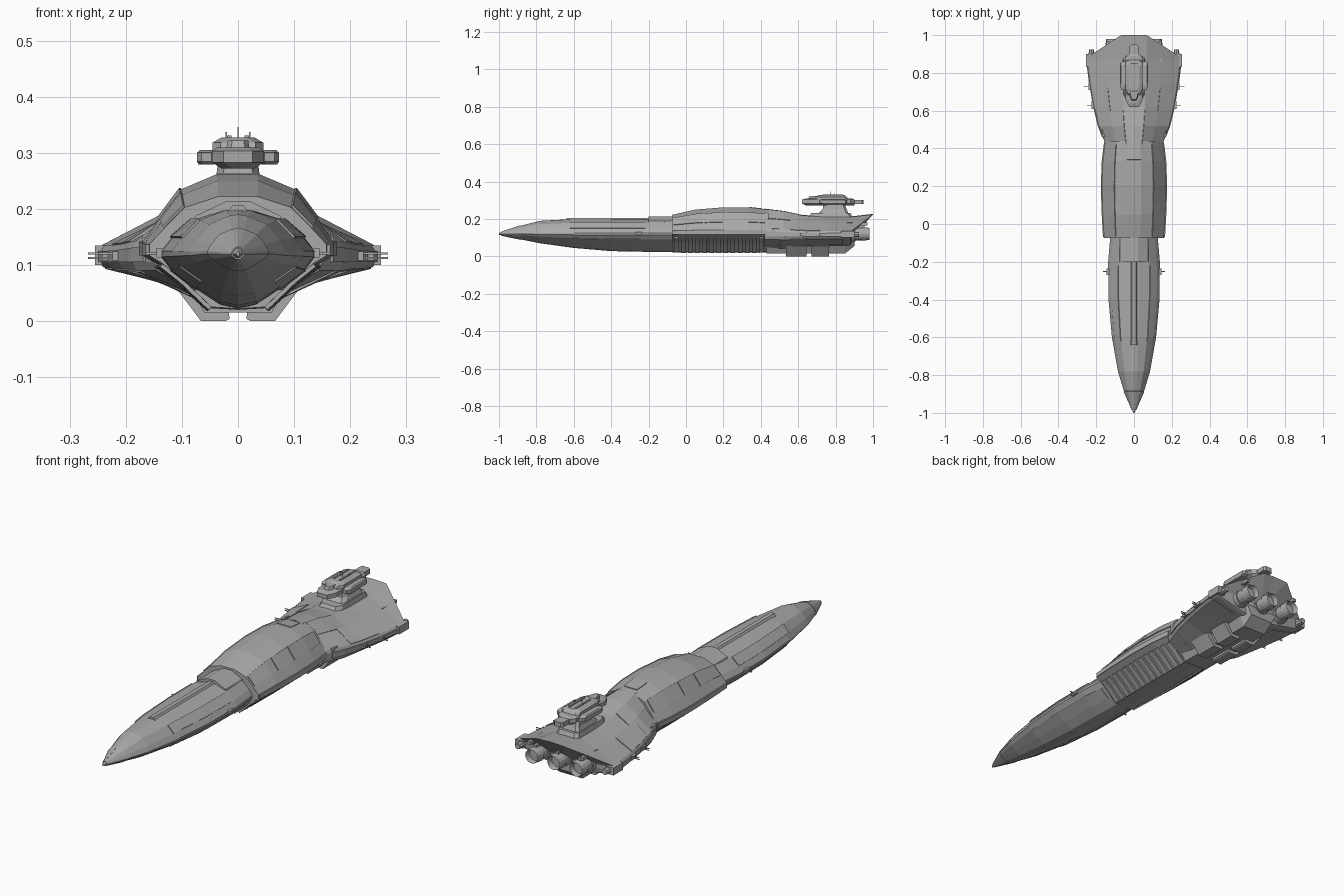
import bpy, bmesh, math
from mathutils import Matrix, Vector

cube = bpy.data.objects.get("Cube")
if cube:
    bpy.data.objects.remove(cube, do_unlink=True)

grey = bpy.data.materials.new("hull grey")
grey.use_nodes = True
grey.diffuse_color = (0.4, 0.4, 0.4, 1)
grey.node_tree.nodes["Principled BSDF"].inputs["Base Color"].default_value = (0.4, 0.4, 0.4, 1)


def finish(name, bm):
    bmesh.ops.recalc_face_normals(bm, faces=bm.faces[:])
    mesh = bpy.data.meshes.new(name)
    bm.to_mesh(mesh)
    bm.free()
    mesh.materials.append(grey)
    obj = bpy.data.objects.new(name, mesh)
    bpy.context.collection.objects.link(obj)
    return obj


def station(stations, y):
    """Width, top, middle and bottom of a hull at y."""
    for a, b in zip(stations, stations[1:]):
        if a[0] <= y <= b[0]:
            f = (y - a[0]) / (b[0] - a[0])
            return [p + f * (q - p) for p, q in zip(a[1:], b[1:])]


def section(stations, profile, y):
    w, t, m, b = station(stations, y)
    return [Vector((u * w, y, m + v * ((t - m) if v > 0 else (m - b)))) for u, v in profile]


def span(stations, y0, y1):
    return [y0] + [s[0] for s in stations if y0 < s[0] < y1] + [y1]


def bridge(bm, rings, closed):
    rows = [[bm.verts.new(p) for p in r] for r in rings]
    n = len(rows[0])
    for a, b in zip(rows, rows[1:]):
        for i in range(n if closed else n - 1):
            j = (i + 1) % n
            bm.faces.new((a[i], a[j], b[j], b[i]))
    return rows


def cap(bm, ring, centre):
    c = bm.verts.new(centre)
    for i in range(len(ring)):
        bm.faces.new((ring[i], ring[i - 1], c))


def hull(name, stations, profile, tail=None):
    rings = []
    for s in stations:
        half = section(stations, profile, s[0])
        rings.append(half + [Vector((-p.x, p.y, p.z)) for p in reversed(half) if p.x > 1e-6])
    if tail:
        rings[-1] = [tail(p) for p in rings[-1]]
    bm = bmesh.new()
    rows = bridge(bm, rings, True)
    for row, s in ((rows[0], stations[0]), (rows[-1], stations[-1])):
        cap(bm, row, (0, s[0], s[3]))
    return finish(name, bm)


def panel(name, stations, profile, y0, y1, thick=0.008):
    """Raised plates that follow the hull on both sides."""
    for side, label in ((1, "left"), (-1, "right")):
        bm = bmesh.new()
        rings = [section(stations, profile, y) for y in span(stations, y0, y1)]
        bridge(bm, [[Vector((p.x * side, p.y, p.z)) for p in r] for r in rings], False)
        mod = finish(f"{label}_{name}", bm).modifiers.new("thickness", "SOLIDIFY")
        mod.thickness, mod.offset = thick, 0


def prism(name, outline, y0, y1, back=0):
    """Front outline pushed along y; back raises the far end."""
    bm = bmesh.new()
    rows = bridge(bm, [[(x, y, z + lift) for x, z in outline] for y, lift in ((y0, 0), (y1, back))], True)
    for r in rows:
        bm.faces.new(r)
    return finish(name, bm)


def stack(name, levels, cut, x=0):
    """Chamfered blocks: z, half width, front y, back y."""
    rings = []
    for z, w, f, b in levels:
        c = min(cut, w * 0.8)
        rings.append([(x + i, j, z) for i, j in (
            (w, f + 2 * c), (w, b - c), (w - c, b), (c - w, b), (-w, b - c),
            (-w, f + 2 * c), (c - w, f), (w - c, f))])
    bm = bmesh.new()
    rows = bridge(bm, rings, True)
    bm.faces.new(rows[0])
    bm.faces.new(rows[-1])
    return finish(name, bm)


def box(name, x0, x1, y0, y1, z0, z1):
    return prism(name, [(x0, z0), (x1, z0), (x1, z1), (x0, z1)], y0, y1)


def tube(name, x, z, y0, y1, r0, r1, sides=16):
    bm = bmesh.new()
    spin = Matrix.Translation((x, (y0 + y1) / 2, z)) @ Matrix.Rotation(-math.pi / 2, 4, "X")
    bmesh.ops.create_cone(bm, cap_ends=True, segments=sides, radius1=r0, radius2=r1, depth=y1 - y0, matrix=spin)
    return finish(name, bm)


# Forward hull
bow = [(-1, .003, .125, .12, .115), (-.88, .055, .165, .122, .09), (-.78, .085, .19, .12, .07),
       (-.6, .117, .2, .12, .045), (-.4, .135, .2, .12, .028), (-.2, .137, .2, .12, .024),
       (-.06, .125, .205, .12, .022)]
bow_shape = [(0, 1), (.2, .96), (.6, .75), (.87, .35), (1, .06), (1, -.06), (.87, -.3),
             (.55, -.65), (.25, -.93), (0, -1)]
hull("forward_hull", bow, bow_shape)
panel("bow_upper_plate", bow, bow_shape[2:4], -.62, -.22)
panel("bow_lower_plate", bow, bow_shape[6:8], -.6, -.1, .005)
panel("nose_plate", bow, bow_shape, -.985, -.885, .005)
prism("dorsal_ridge", [(-.022, .19), (.022, .19), (.01, .206), (-.01, .206)], -.64, -.15)
prism("dorsal_collar", [(-.085, .165), (.085, .165), (.075, .188), (.02, .214), (-.02, .214), (-.075, .188)], -.2, -.06)
for side, label in ((1, "left"), (-1, "right")):
    box(label + "_bow_sensor", side * .12, side * .145, -.27, -.235, .113, .13)
    box(label + "_bow_needle", side * .14, side * .165, -.255, -.25, .119, .123)

# Middle hull
mid = [(-.075, .158, .222, .125, .022), (.05, .165, .25, .125, .02), (.2, .17, .262, .125, .02),
       (.33, .165, .262, .125, .02), (.44, .152, .25, .125, .022)]
mid_shape = [(0, 1), (.22, 1), (.6, .8), (.83, .42), (1, .12), (1, -.08), (.85, -.22),
             (.62, -.5), (.3, -.97), (0, -1)]
hull("middle_hull", mid, mid_shape)
seams = [-.07, .095, .215, .425]
for i, (a, b) in enumerate(zip(seams, seams[1:])):
    panel(f"flank_plate_{i}", mid, mid_shape[2:4], a + .003, b - .003)
panel("side_band", mid, mid_shape[4:6], -.07, .43, .012)
panel("roof_plate", mid, mid_shape[:2], .34, .41, .006)
ribs = 13
for i in range(ribs):
    y = -.065 + i * .038
    panel(f"belly_rib_{i}", mid, mid_shape[6:9], y, y + .024, .014)

# Stern hull with overhanging rear deck
stern = [(.42, .15, .255, .12, .026), (.52, .188, .243, .118, .03), (.62, .212, .222, .116, .045),
         (.75, .235, .212, .115, .05), (.87, .25, .212, .115, .055), (.9, .25, .215, .115, .06)]
stern_shape = [(0, 1), (.27, .97), (.6, .62), (.97, .2), (1, .1), (1, -.15), (.96, -.32),
               (.45, -.82), (.25, -1), (0, -1)]


def rear_edge(p):
    if p.z < .13:
        return Vector((p.x, .88, p.z))
    reach = min(1, (.25 - abs(p.x)) / .18)
    return Vector((p.x, .88 + .12 * reach, p.z + .012 * reach))


hull("stern_hull", stern, stern_shape, rear_edge)
panel("stern_deck_plate", stern, stern_shape[2:4], .56, .72, .006)
panel("stern_side_band", stern, stern_shape[4:6], .46, .86, .008)
panel("shoulder_plate", stern, stern_shape[1:3], .44, .6, .006)
panel("stern_belly_plate", stern, stern_shape[6:8], .5, .84, .005)

# Keel and its clamps
prism("keel", [(-.085, .06), (-.06, .015), (.06, .015), (.085, .06)], .43, .85)
prism("keel_tail", [(-.085, .06), (-.06, .015), (.06, .015), (.085, .06)], .85, .9, .04)
for side, label in ((1, "left"), (-1, "right")):
    clamp = [(.015, .004), (.022, 0), (.066, 0), (.108, .056), (.09, .066), (.02, .05)]
    for i, (a, b) in enumerate(((.535, .645), (.67, .765))):
        prism(f"{label}_clamp_{i}", [(side * x, z) for x, z in clamp], a, b)
    # Side guns, corner blocks and shoulder blocks
    for i, (y, x) in enumerate(((.63, .212), (.73, .23))):
        box(f"{label}_side_gun_{i}", side * (x - .015), side * (x + .012), y - .02, y + .02, .108, .124)
        for z in (.111, .119):
            box(f"{label}_gun_needle_{i}", side * x, side * (x + .037), y - .003, y, z, z + .003)
    box(label + "_corner_block", side * .215, side * .255, .83, .9, .1, .135)
    tube(label + "_corner_thruster", side * .225, .117, .89, .925, .016, .013, 8)
    box(label + "_shoulder_block", side * .13, side * .17, .46, .53, .12, .15)
    box(label + "_rear_spine", side * .13, side * .145, .86, .97, .165, .18)

# Main engines with recessed nozzles
for x, label in ((-.115, "right"), (0, "middle"), (.115, "left")):
    tube(label + "_engine_mount", x, .12, .84, .905, .046, .04)
    tube(label + "_engine_body", x, .12, .9, .945, .034, .034)
    nozzle = tube(label + "_engine_nozzle", x, .12, .94, .98, .037, .032)
    bm = bmesh.new()
    bm.from_mesh(nozzle.data)
    rear = max(bm.faces, key=lambda f: f.calc_center_median().y)
    bmesh.ops.inset_region(bm, faces=[rear], thickness=.005)
    bmesh.ops.translate(bm, verts=rear.verts[:], vec=(0, -.025, 0))
    bm.to_mesh(nozzle.data)
    bm.free()
    box(label + "_engine_brace", x - .008, x + .008, .87, .955, .148, .165)

# Command tower
stack("tower_base", [(.19, .062, .64, .9), (.232, .052, .67, .88)], .015)
stack("tower_neck", [(.225, .05, .7, .87), (.25, .04, .73, .86), (.28, .036, .735, .85)], .012)
stack("tower_deck", [(.272, .03, .64, .9), (.283, .046, .62, .9), (.303, .046, .62, .9), (.309, .038, .64, .89)], .02)
stack("tower_top", [(.305, .045, .68, .87), (.318, .045, .69, .86), (.327, .03, .71, .85)], .014)
stack("tower_bridge", [(.3, .022, .65, .74), (.322, .018, .66, .73)], .008)
stack("tower_stern_block", [(.28, .024, .86, .95), (.302, .024, .86, .95)], .008)
for side, label in ((1, "left"), (-1, "right")):
    stack(label + "_tower_wing", [(.279, .014, .72, .85), (.284, .017, .71, .86), (.3, .017, .71, .86),
                                  (.305, .012, .73, .84)], .008, side * .056)
    box(label + "_tower_rail", side * .012, side * .02, .73, .84, .325, .331)
    box(label + "_short_antenna", side * .02, side * .022, .79, .793, .32, .337)
box("main_antenna", -.001, .001, .77, .773, .32, .346)
